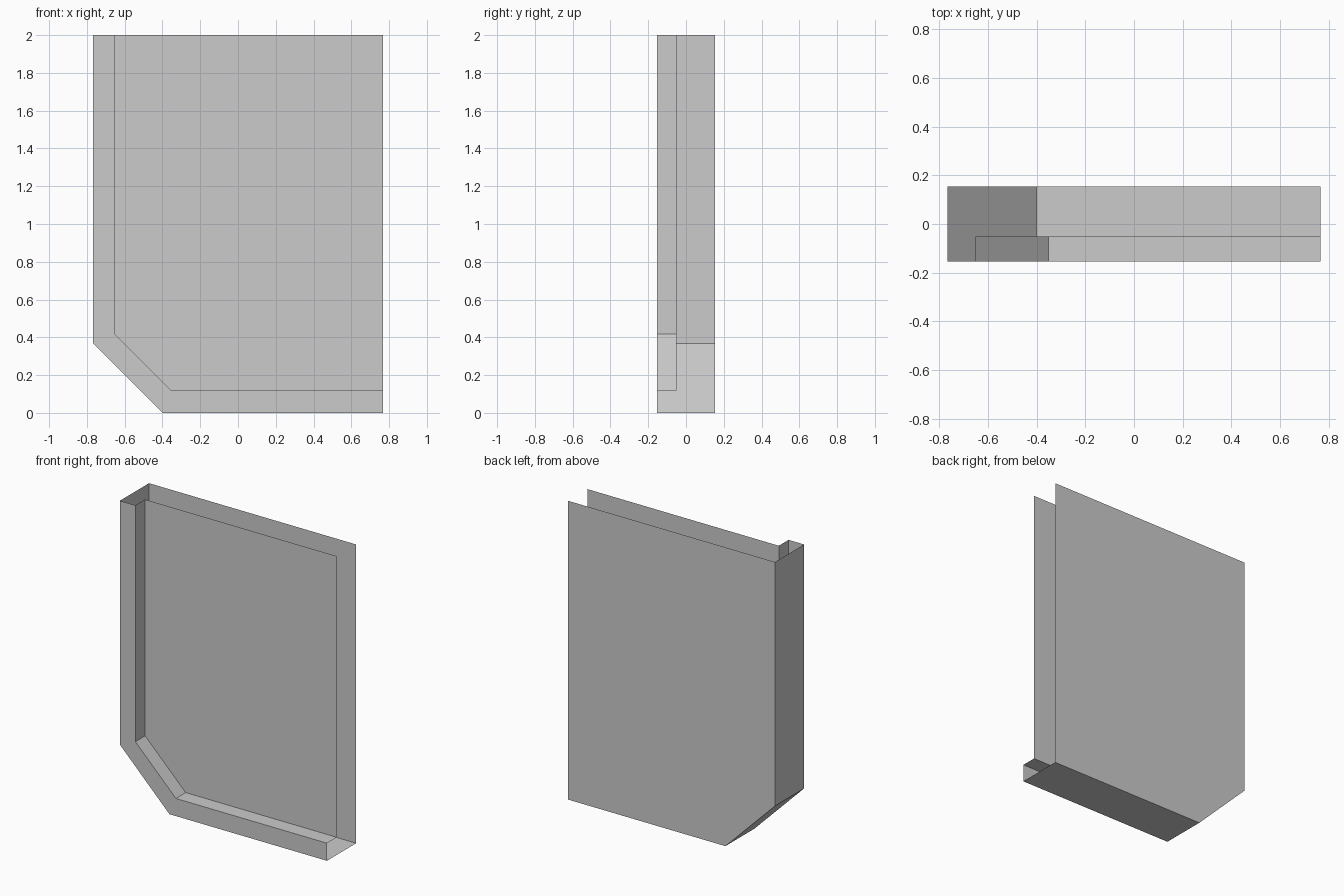
import bpy
import bmesh

if "Cube" in bpy.data.objects:
    bpy.data.objects.remove(bpy.data.objects["Cube"])

RIGHT, TOP = 0.767, 2.0
FRONT, FLOOR, BACK = -0.154, -0.051, 0.154

# Left-and-bottom outlines (x, z) with a chamfered corner
outer = [(-RIGHT, TOP), (-RIGHT, 0.367), (-0.40, 0.0), (RIGHT, 0.0)]
inner = [(-0.652, TOP), (-0.652, 0.418), (-0.352, 0.118), (RIGHT, 0.118)]

bm = bmesh.new()


def ring(outline, y):
    return [bm.verts.new((x, y, z)) for x, z in outline]


# Outer wall, front rim and recess wall; top and right ends stay open
rings = [ring(outer, BACK), ring(outer, FRONT), ring(inner, FRONT), ring(inner, FLOOR)]
for a, b in zip(rings, rings[1:]):
    for i in range(len(a) - 1):
        bm.faces.new((a[i], a[i + 1], b[i + 1], b[i]))

# Back plate and recessed front plate
bm.faces.new((rings[0] + ring([(RIGHT, TOP)], BACK))[::-1])
bm.faces.new(rings[-1] + ring([(RIGHT, TOP)], FLOOR))

mesh = bpy.data.meshes.new("corner_wall_panel")
bm.to_mesh(mesh)
bm.free()
panel = bpy.data.objects.new("corner_wall_panel", mesh)
bpy.context.collection.objects.link(panel)
